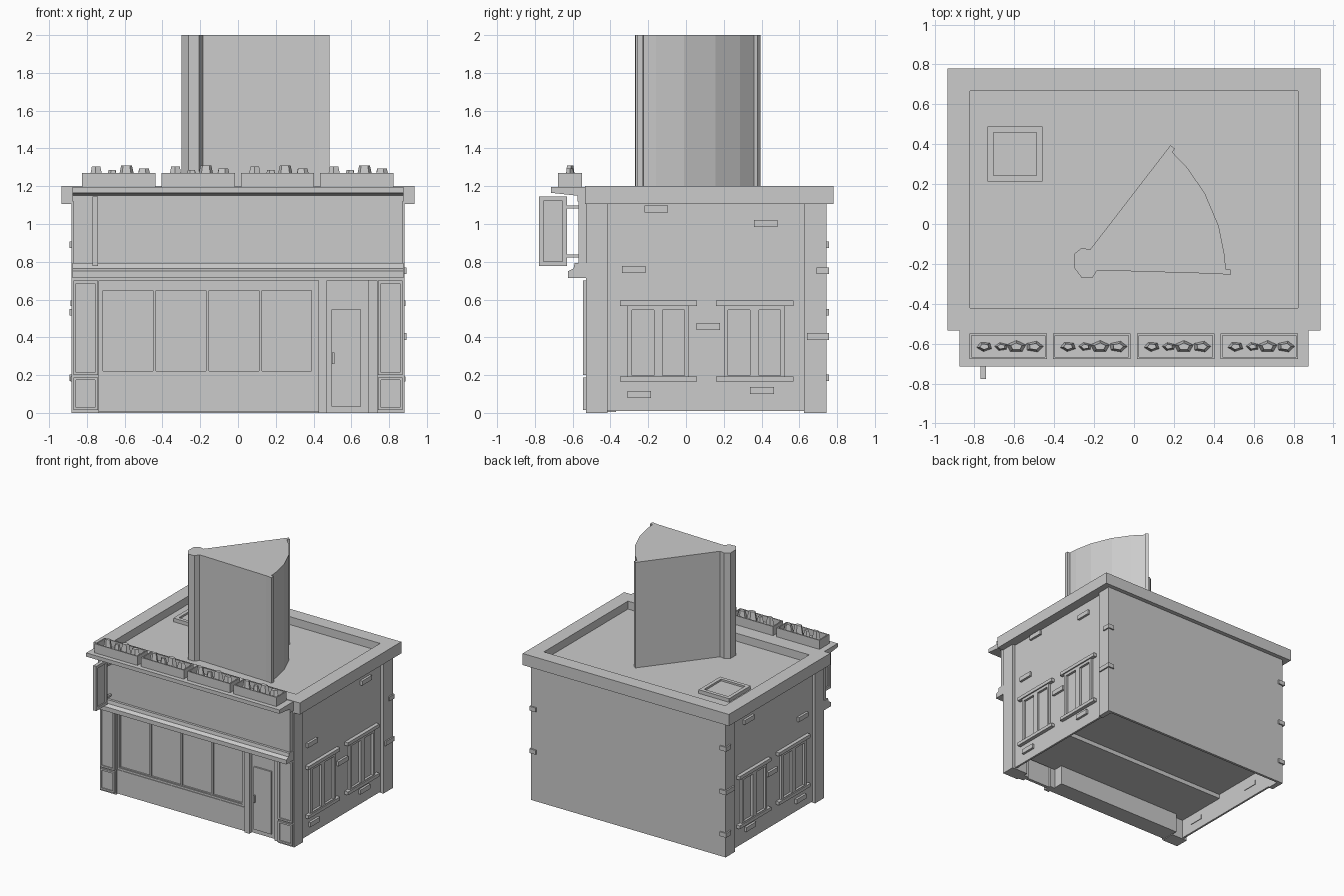
import bpy, bmesh
from mathutils import Vector, Matrix

if "Cube" in bpy.data.objects:
    bpy.data.objects.remove(bpy.data.objects["Cube"])

stone = bpy.data.materials.new("plain_grey")
stone.diffuse_color = (0.6, 0.6, 0.6, 1)
stone.use_nodes = True
stone.node_tree.nodes["Principled BSDF"].inputs["Base Color"].default_value = stone.diffuse_color


def finish(name, bm):
    bmesh.ops.recalc_face_normals(bm, faces=bm.faces)
    me = bpy.data.meshes.new(name)
    bm.to_mesh(me)
    bm.free()
    me.materials.append(stone)
    ob = bpy.data.objects.new(name, me)
    bpy.context.collection.objects.link(ob)
    return ob


def add_box(bm, x0, x1, y0, y1, z0, z1, side=None, inset=0, depth=0):
    """Box; the face looking along side may get a straight-sided sunk panel."""
    c = Vector((x0 + x1, y0 + y1, z0 + z1)) / 2
    m = Matrix.Translation(c) @ Matrix.Diagonal((x1 - x0, y1 - y0, z1 - z0, 1))
    vs = bmesh.ops.create_cube(bm, size=1, matrix=m)["verts"]
    if side:
        d = Vector(side)
        faces = {f for v in vs for f in v.link_faces}
        face = max(faces, key=lambda f: (f.calc_center_median() - c).dot(d))
        face.normal_update()
        bmesh.ops.inset_individual(bm, faces=[face], thickness=inset, use_even_offset=True)
        face = bmesh.ops.extrude_discrete_faces(bm, faces=[face])["faces"][0]
        bmesh.ops.translate(bm, verts=face.verts, vec=-d * depth)


def boxes(name, *items):
    bm = bmesh.new()
    for it in items:
        add_box(bm, *it)
    return finish(name, bm)


def prism(name, pts, place, vec):
    """Closed outline pushed along vec."""
    bm = bmesh.new()
    f = bm.faces.new([bm.verts.new(place(*p)) for p in pts])
    r = bmesh.ops.extrude_face_region(bm, geom=[f])
    bmesh.ops.translate(bm, vec=vec,
                        verts=[v for v in r["geom"] if isinstance(v, bmesh.types.BMVert)])
    return finish(name, bm)


FRONT, UP = (0, -1, 0), (0, 0, 1)
DECK = 1.135

# Shell with corner posts and a raised floor
boxes("back_wall", (-.88, .882, .725, .745, 0, 1.11))
boxes("upper_front_wall", (-.86, .86, -.53, -.50, .70, 1.11))
boxes("back_floor", (-.85, .85, .03, .73, .2, .215))
boxes("front_floor", (-.85, .85, -.45, .03, .165, .215))
# Roof tray: parapet outline sunk to the deck
boxes("roof", (-.935, .935, -.535, .78, 1.105, 1.2, UP, .113, 1.2 - DECK))
boxes("roof_hatch", (-.735, -.458, .212, .49, DECK, DECK + .03, UP, .03, .015))

for s, label in ((-1, "left"), (1, "right")):
    def sx(a, b):
        return tuple(sorted((s * a, s * b)))
    out = (s, 0, 0)
    boxes(label + "_wall", (*sx(.84, .856), -.52, .735, .01, 1.11))
    boxes(label + "_front_post", (*sx(.735, .881), -.53, -.415, 0, 1.11))
    boxes(label + "_back_post", (*sx(.84, .881), .625, .745, 0, 1.11))
    boxes(label + "_post_panels",
          (*sx(.742, .872), -.545, -.525, .2, .7, FRONT, .014, .009),
          (*sx(.742, .872), -.545, -.525, .015, .187, FRONT, .014, .009))
    # Side windows: frame, two sunk panes, lintel and sill
    for i, y in enumerate((-.35, .16)):
        w = f"{label}_window_{i + 1}"
        boxes(w + "_frame",
              (*sx(.845, .876), y + .04, y + .203, .175, .567, out, .023, .019),
              (*sx(.845, .876), y + .203, y + .364, .175, .567, out, .023, .019))
        boxes(w + "_lintel", (*sx(.845, .886), y, y + .408, .567, .595))
        boxes(w + "_sill", (*sx(.845, .886), y, y + .408, .165, .192))
    # Loose bricks standing proud of the wall, inside and out
    boxes(label + "_wall_bricks", *[
        (*sx(.835, .875), y, y + .125, z, z + .037) for y, z in
        ((-.22, 1.06), (.36, .985), (-.34, .74), (.055, .44), (-.31, .08), (.34, .1))])

boxes("right_corner_bricks", *[(.835, .892, y, .756, z, z + .035)
                               for y, z in ((.69, .735), (.64, .387))])
boxes("left_corner_bricks", *[(-.893, -.835, y, .756, z, z + .035)
                              for y, z in ((.69, .873), (.64, .516), (.69, .168))])

# Shop front: bulkhead, display window, door
boxes("bulkhead", (-.74, .425, -.515, -.37, .005, .2))
boxes("display_window_frame", (-.74, .425, -.51, -.48, .2, .216),
      (-.74, .425, -.51, -.48, .655, .715), (-.74, -.722, -.51, -.48, .2, .715),
      (.398, .425, -.51, -.48, .2, .715))
boxes("display_window_panes", *[
    (-.722 + i * .28, -.442 + i * .28, -.505, -.48, .214, .657, FRONT, .008, .012)
    for i in range(4)])
boxes("door_pillar", (.425, .47, -.525, -.45, 0, .715))
boxes("door_jamb", (.69, .74, -.515, -.45, 0, .715))
boxes("door", (.47, .69, -.49, -.465, 0, .715))
boxes("door_panel", (.495, .652, -.503, -.485, .035, .548))
boxes("door_handle", (.498, .512, -.515, -.49, .26, .32))

# Fascia with moulded cornices above and below
along_x = lambda x: (lambda y, z: (x, y, z))
boxes("fascia", (-.87, .87, -.57, -.52, .78, 1.15))
prism("lower_cornice", ((-.52, .715), (-.625, .715), (-.625, .75), (-.595, .765),
                        (-.59, .793), (-.52, .793)), along_x(-.876), (1.752, 0, 0))
prism("upper_cornice", ((-.53, 1.12), (-.575, 1.12), (-.575, 1.15), (-.715, 1.165),
                        (-.715, 1.196), (-.53, 1.196)),
      along_x(-.876), (1.752, 0, 0))

# Hanging sign with brackets
boxes("hanging_sign", (-.769, -.755, -.778, -.63, .778, 1.145, (-1, 0, 0), .024, .01),
      (-.755, -.741, -.778, -.63, .778, 1.145, (1, 0, 0), .024, .01))
boxes("sign_brackets", *[(-.763, -.747, -.64, -.56, z, z + .016) for z in (.822, 1.083)])

# Planters on the cornice, each with four faceted plants
shrubs = ((.075, .04, .305), (.16, .034, .286), (.235, .05, .31), (.325, .046, .294))
for i in range(4):
    x0 = -.825 + i * .42
    boxes(f"planter_{i + 1}", (x0, x0 + .388, -.678, -.55, 1.19, 1.27, UP, .01, .05))
    bm = bmesh.new()
    for k, (dx, r, top) in enumerate(shrubs):
        m = (Matrix.Translation((x0 + dx, -.615, (1.22 + 1 + top) / 2))
             @ Matrix.Diagonal((1, .62, 1, 1)) @ Matrix.Rotation(.5 + k, 4, "Z"))
        bmesh.ops.create_cone(bm, cap_ends=True, segments=5, radius1=r,
                              radius2=r * .6, depth=top - .22, matrix=m)
    finish(f"plants_{i + 1}", bm)

# Wedge-shaped tower rising from the roof
wedge = ((-.30, -.15), (-.262, -.12), (-.22, -.128), (.183, .395), (.205, .378),
         (.192, .36), (.265, .285), (.355, .155), (.425, -.01), (.455, -.16),
         (.46, -.226), (.484, -.228), (.484, -.257), (.43, -.25), (-.185, -.232),
         (-.207, -.268), (-.262, -.27), (-.30, -.22))
prism("roof_tower", wedge, lambda x, y: (x, y, DECK - .005), (0, 0, 2.005 - DECK))
